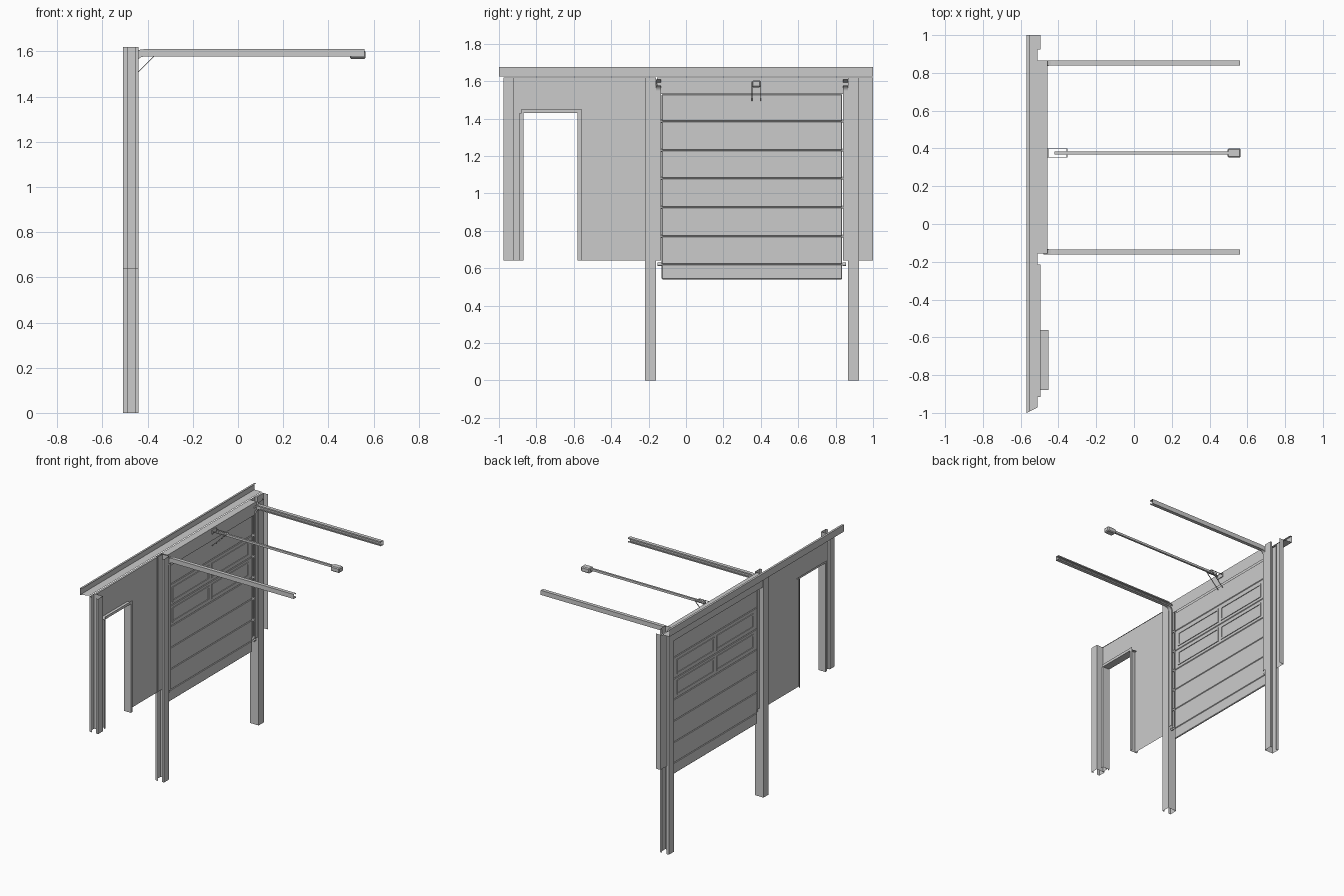
import bpy, bmesh, math
from mathutils import Vector

if "Cube" in bpy.data.objects:
    bpy.data.objects.remove(bpy.data.objects["Cube"])

MID = 0.3525          # centre line of the overhead door (y)
WALL_X = -0.495       # plane of the wall sheets
DOOR_X = -0.475       # plane of the overhead door


def finish(name, verts, faces):
    me = bpy.data.meshes.new(name)
    me.from_pydata(verts, [], faces)
    me.update()
    ob = bpy.data.objects.new(name, me)
    bpy.context.collection.objects.link(ob)
    return ob


def box(name, x0, x1, y0, y1, z0, z1, bevel=0):
    bm = bmesh.new()
    bmesh.ops.create_cube(bm, size=1)
    for v in bm.verts:
        v.co = Vector(((x0 + x1) / 2 + v.co.x * (x1 - x0),
                       (y0 + y1) / 2 + v.co.y * (y1 - y0),
                       (z0 + z1) / 2 + v.co.z * (z1 - z0)))
    if bevel:
        bmesh.ops.bevel(bm, geom=bm.edges[:], offset=bevel, segments=1, affect='EDGES')
    me = bpy.data.meshes.new(name)
    bm.to_mesh(me)
    bm.free()
    ob = bpy.data.objects.new(name, me)
    bpy.context.collection.objects.link(ob)
    return ob


def sheet(name, pts, a, b, axis):
    """Folded sheet: open profile pulled from a to b along y (pts x,z) or z (pts x,y)."""
    n = len(pts)
    verts = [(p, t, q) if axis == 'y' else (p, q, t) for t in (a, b) for p, q in pts]
    return finish(name, verts, [(i, i + 1, n + i + 1, n + i) for i in range(n - 1)])


def c_post(name, web_y, lip_y, z0, z1):
    """Lipped channel with its closed web at web_y and its open side at lip_y."""
    sheet(name, [(-0.49, lip_y), (-0.51, lip_y), (-0.51, web_y),
                 (-0.44, web_y), (-0.44, lip_y), (-0.455, lip_y)], z0, z1, 'z')


def bar(name, p, q, r):
    """Square bar between two points."""
    p, q = Vector(p), Vector(q)
    ob = box(name, -r, r, -r, r, 0, (q - p).length)
    ob.rotation_euler = (q - p).to_track_quat('Z', 'Y').to_euler()
    ob.location = p
    return ob


# posts
c_post("left_door_post", -0.16, -0.22, 0, 1.62)
c_post("right_door_post", 0.865, 0.925, 0, 1.62)
c_post("end_post", -0.92, -0.975, 0.64, 1.62)

# wall sheet with the walk-through opening
finish("side_wall",
       [(WALL_X, y, z) for y, z in [(-0.92, 0.64), (-0.87, 0.64), (-0.87, 1.43), (-0.58, 1.43),
                                    (-0.58, 0.64), (-0.16, 0.64), (-0.16, 1.62), (-0.92, 1.62)]],
       [tuple(range(8))])
sheet("side_wall_flange", [(-0.51, 1.62), (WALL_X, 1.62)], -0.915, -0.215, 'y')
sheet("right_wall", [(WALL_X, 0.925), (WALL_X, 1.0), (-0.458, 1.0)], 0.64, 1.62, 'z')
sheet("right_wall_flange", [(-0.51, 1.62), (WALL_X, 1.62)], 0.925, 1.0, 'y')

# walk-through opening frame
for side, y, s in (("left", -0.87, -1), ("right", -0.58, 1)):
    sheet(side + "_opening_jamb", [(-0.51, y + s * 0.015), (-0.51, y), (-0.453, y),
                                   (-0.453, y + s * 0.02)], 0.64, 1.43, 'z')
sheet("opening_head", [(-0.51, 1.445), (-0.51, 1.43), (-0.453, 1.43), (-0.453, 1.45)],
      -0.88, -0.56, 'y')

# lintel over the overhead door
sheet("lintel", [(-0.458, 1.53), (-0.458, 1.62), (-0.51, 1.62), (-0.51, 1.53)],
      -0.155, 0.865, 'y')

# gutter along the outside, mitred at the left end
gutter = [(-0.51, 1.625), (-0.568, 1.625), (-0.568, 1.675), (-0.553, 1.675)]
n = len(gutter)
verts = [(x, -1 + (x + 0.568) * 0.5, z) for x, z in gutter] + [(x, 1, z) for x, z in gutter]
finish("gutter", verts, [(i, i + 1, n + i + 1, n + i) for i in range(n - 1)])

# overhead door sections
levels = [0.54, 0.62, 0.77, 0.925, 1.08, 1.23, 1.385, 1.53]
for i, (z0, z1) in enumerate(zip(levels, levels[1:])):
    box(f"door_section_{i}", DOOR_X - 0.006, DOOR_X + 0.006, -0.13, 0.835, z0, z1, 0.004)

# framed windows in two sections
for r, z in enumerate((1.1555, 1.3055)):
    for c, y in enumerate((0.1275, 0.5775)):
        hy, hz, w = 0.2125, 0.053, 0.012
        for k, (a, b, d, e) in enumerate(((-hy, hy, hz - w, hz), (-hy, hy, -hz, w - hz),
                                          (-hy, w - hy, w - hz, hz - w),
                                          (hy - w, hy, w - hz, hz - w))):
            box(f"window_frame_{r}{c}{k}", DOOR_X - 0.011, DOOR_X + 0.011,
                y + a, y + b, z + d, z + e)

# tracks: vertical run, quarter bend, horizontal run
vx, hz, rad = -0.462, 1.593, 0.045
path = [(vx, 0.64, 1, 0)]
for i in range(9):
    t = math.pi / 2 * i / 8
    path.append((vx + rad - rad * math.cos(t), hz - rad + rad * math.sin(t),
                 math.cos(t), -math.sin(t)))
path.append((0.56, hz, 0, -1))
profile = [(0.015, 0.008), (0.0, 0.008), (0.0, 0.0165), (0.0, 0.0165)]
profile = [(-0.487 - 0.0, 0.007), (-0.487, 0.0165), (-0.513, 0.0165),
           (-0.513, -0.0165), (-0.487, -0.0165), (-0.487, -0.007)]
for side, s in (("left", 1), ("right", -1)):
    m = len(profile)
    verts = [(x + nx * o, MID + s * y, z + nz * o) for x, z, nx, nz in path for y, o in profile]
    faces = [(j * m + i, j * m + i + 1, (j + 1) * m + i + 1, (j + 1) * m + i)
             for j in range(len(path) - 1) for i in range(m - 1)]
    finish(side + "_track", verts, faces)
    # rollers along the door edge
    for k, z in enumerate(levels[1:-1]):
        bpy.ops.mesh.primitive_cylinder_add(vertices=12, radius=0.009, depth=0.02,
                                            location=(vx, MID + s * -0.494, z),
                                            rotation=(math.pi / 2, 0, 0))
        bpy.context.object.name = f"{side}_roller_{k}"

# opener: rail, motor housing, bracket and arm
OY = 0.376
box("opener_rail", -0.42, 0.51, OY - 0.007, OY + 0.007, 1.585, 1.601)
box("opener_motor", 0.495, 0.565, OY - 0.024, OY + 0.024, 1.567, 1.603, 0.006)
for s in (-1, 1):
    y = OY + s * 0.023
    bar("opener_bracket_arm", (-0.458, y, 1.597), (-0.355, y, 1.597), 0.002)
    bar("opener_door_arm", (-0.355, y, 1.595), (-0.455, y, 1.495), 0.002)
bar("opener_cross_pin", (-0.355, OY - 0.025, 1.596), (-0.355, OY + 0.025, 1.596), 0.003)
box("opener_wall_plate", -0.458, -0.452, OY - 0.025, OY + 0.025, 1.58, 1.61)
